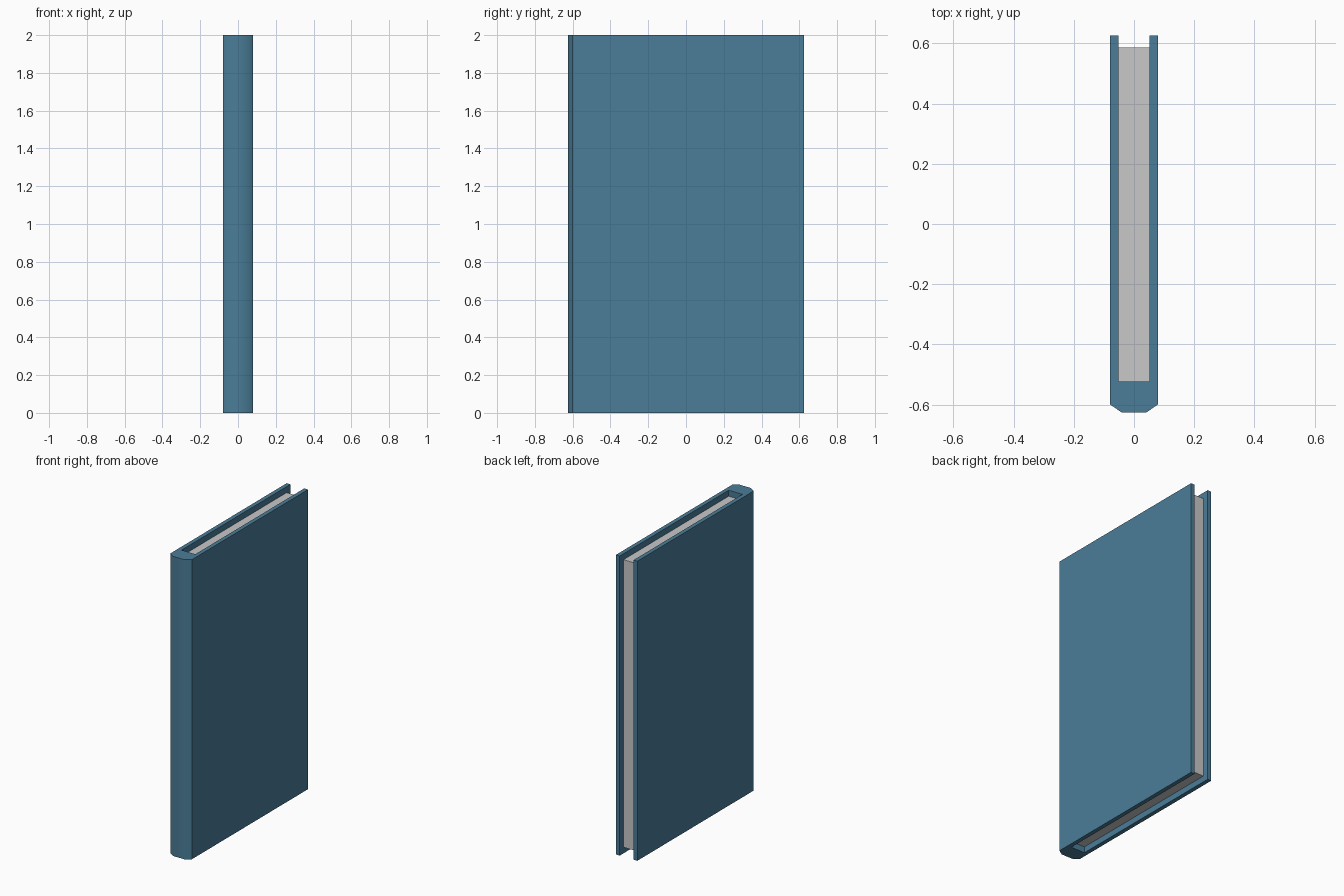
import bpy
import bmesh
from math import radians

cube = bpy.data.objects.get("Cube")
if cube:
    bpy.data.objects.remove(cube, do_unlink=True)


def make_material(name, color):
    mat = bpy.data.materials.new(name)
    mat.use_nodes = True
    mat.diffuse_color = color
    mat.node_tree.nodes["Principled BSDF"].inputs["Base Color"].default_value = color
    return mat


def extrude_outline(name, outline, bottom, top, mat):
    """Extrude a plan outline upward into a closed solid."""
    bm = bmesh.new()
    base = bm.faces.new([bm.verts.new((x, y, bottom)) for x, y in outline])
    result = bmesh.ops.extrude_face_region(bm, geom=[base], use_keep_orig=True)
    raised = [g for g in result["geom"] if isinstance(g, bmesh.types.BMVert)]
    bmesh.ops.translate(bm, verts=raised, vec=(0, 0, top - bottom))
    bmesh.ops.recalc_face_normals(bm, faces=bm.faces)
    mesh = bpy.data.meshes.new(name)
    bm.to_mesh(mesh)
    bm.free()
    obj = bpy.data.objects.new(name, mesh)
    bpy.context.collection.objects.link(obj)
    mesh.materials.append(mat)
    return obj


def mirrored(half):
    """Complete a right-hand half outline across x = 0."""
    return half + [(-x, y) for x, y in reversed(half)]


blue = make_material("cover blue", (0.069, 0.205, 0.314, 1))
grey = make_material("paper grey", (0.578, 0.578, 0.578, 1))

height = 2.0
depth = 0.626       # half the cover depth
thick = 0.079       # half the book thickness
inner = 0.051       # half the page thickness
page_back = -0.523  # where the pages meet the spine
inset = 0.04        # cover overhang around the pages

# Cover: two boards and a rounded spine in one U-shaped outline
cover = extrude_outline("cover", mirrored([
    (0.041, -depth), (thick, -0.6), (thick, depth),
    (inner, depth), (inner, page_back),
]), 0, height, blue)

# Page block, set back from the cover edges
extrude_outline("pages", mirrored([
    (inner, page_back), (inner, depth - inset),
]), inset, height - inset, grey)

# Soften the spine only; the board edges stay crisp
bpy.ops.object.select_all(action="DESELECT")
cover.select_set(True)
bpy.context.view_layer.objects.active = cover
bpy.ops.object.shade_smooth_by_angle(angle=radians(40))
